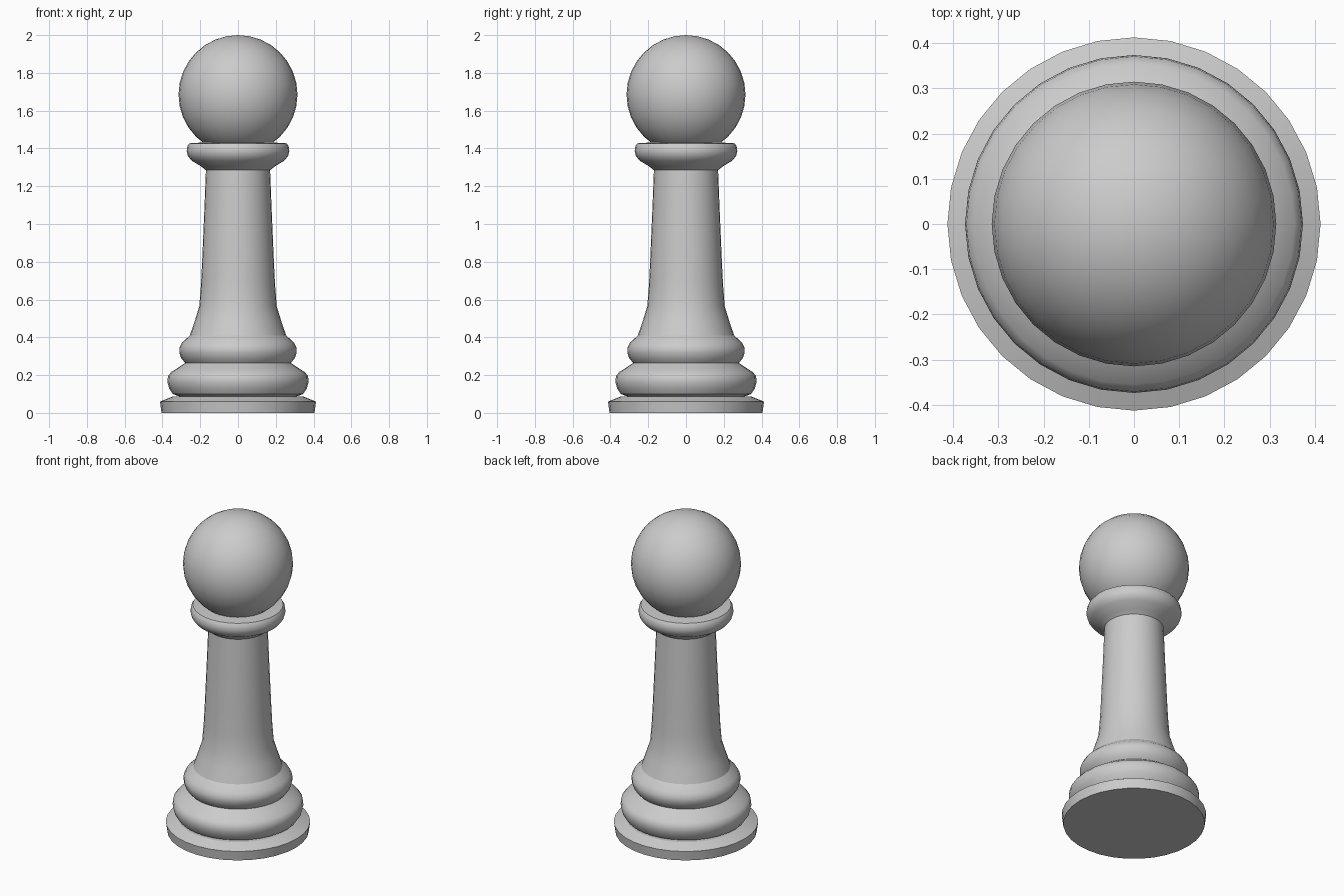
import bpy, bmesh, math

if "Cube" in bpy.data.objects:
    bpy.data.objects.remove(bpy.data.objects["Cube"])

SIDES = 32
grey = bpy.data.materials.new("light_grey")
grey.diffuse_color = (0.6, 0.6, 0.6, 1)
grey.use_nodes = True
grey.node_tree.nodes["Principled BSDF"].inputs["Base Color"].default_value = grey.diffuse_color


def finish(name, bm, angle):
    bmesh.ops.recalc_face_normals(bm, faces=bm.faces)
    mesh = bpy.data.meshes.new(name)
    bm.to_mesh(mesh)
    bm.free()
    mesh.materials.append(grey)
    obj = bpy.data.objects.new(name, mesh)
    bpy.context.collection.objects.link(obj)
    bpy.ops.object.select_all(action='DESELECT')
    obj.select_set(True)
    bpy.context.view_layer.objects.active = obj
    bpy.ops.object.shade_smooth_by_angle(angle=math.radians(angle))


def lathe(name, profile, angle=35):
    """Turn a (radius, height) profile around z; radius 0 closes an end."""
    bm = bmesh.new()
    verts = [bm.verts.new((r, 0, z)) for r, z in profile]
    edges = [bm.edges.new(pair) for pair in zip(verts, verts[1:])]
    bmesh.ops.spin(bm, geom=verts + edges, cent=(0, 0, 0), axis=(0, 0, 1),
                   angle=math.tau, steps=SIDES, use_merge=True)
    bmesh.ops.remove_doubles(bm, verts=bm.verts, dist=1e-5)
    finish(name, bm, angle)


# Foot disc with a slightly flared rim
lathe("base_disc", [(0, 0), (0.405, 0), (0.413, 0.06), (0.345, 0.087), (0.31, 0.087)], 20)
# Wide rounded ring
lathe("lower_ring", [(0.31, 0.087), (0.345, 0.10), (0.365, 0.13), (0.374, 0.165),
                     (0.371, 0.195), (0.355, 0.215), (0.32, 0.238), (0.28, 0.265)])
# Narrower ring
lathe("upper_ring", [(0.28, 0.265), (0.30, 0.288), (0.311, 0.32), (0.311, 0.345),
                     (0.297, 0.372), (0.255, 0.41)])
# Tapering shaft
lathe("shaft", [(0.255, 0.41), (0.228, 0.49), (0.205, 0.565), (0.196, 0.68),
                (0.19, 0.80), (0.178, 1.08), (0.17, 1.285)])
# Neck collar, closed beneath the head
lathe("collar", [(0.17, 1.285), (0.195, 1.305), (0.245, 1.335), (0.265, 1.36),
                 (0.272, 1.385), (0.268, 1.412), (0.258, 1.427), (0.18, 1.432)], 40)

# Ball head
bm = bmesh.new()
bmesh.ops.create_uvsphere(bm, u_segments=SIDES, v_segments=16, radius=0.315)
bmesh.ops.translate(bm, verts=bm.verts, vec=(0, 0, 1.685))
finish("head", bm, 60)
